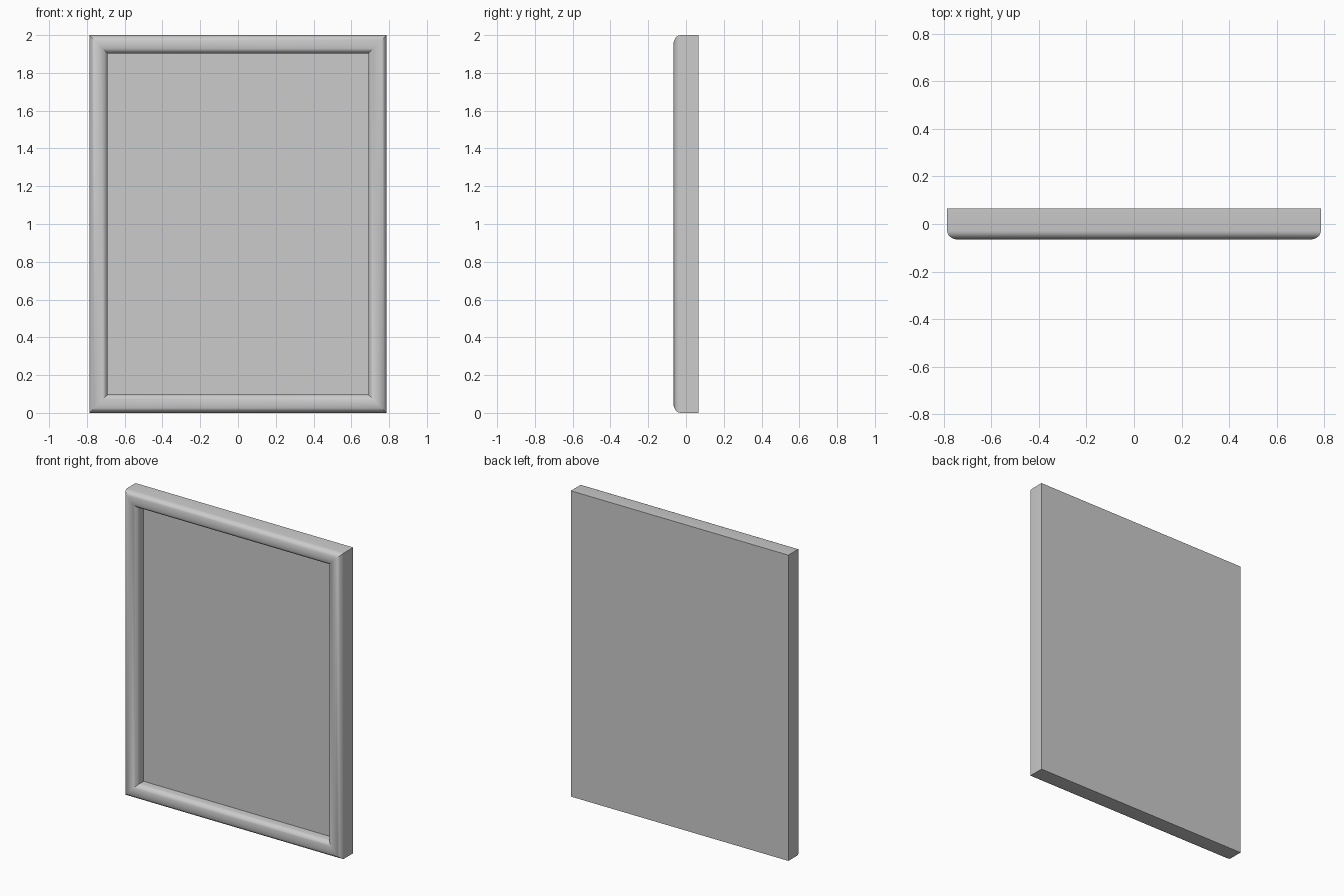
import bpy, bmesh, math

cube = bpy.data.objects.get("Cube")
if cube:
    bpy.data.objects.remove(cube, do_unlink=True)

HALF_W, HEIGHT, HALF_D = 0.787, 2.0, 0.066
BAR = 0.097        # width of the moulding
SPRING = -0.028    # depth where the rounded front begins
PANEL_Y = 0.01     # front face of the panel
FLOOR_Y = 0.03     # bottom of the recess
STEPS = 12

grey = bpy.data.materials.new("plain grey")
grey.use_nodes = True
grey.diffuse_color = (0.6, 0.6, 0.6, 1)
grey.node_tree.nodes["Principled BSDF"].inputs["Base Color"].default_value = grey.diffuse_color


def make_object(name, bm):
    bmesh.ops.recalc_face_normals(bm, faces=bm.faces[:])
    mesh = bpy.data.meshes.new(name)
    bm.to_mesh(mesh)
    bm.free()
    mesh.materials.append(grey)
    obj = bpy.data.objects.new(name, mesh)
    bpy.context.collection.objects.link(obj)
    return obj


def rectangle(bm, inset, y):
    """Loop of four corners, set in from the outer edge."""
    x, low, high = HALF_W - inset, inset, HEIGHT - inset
    return [bm.verts.new((cx, y, cz)) for cx, cz in
            ((-x, low), (x, low), (x, high), (-x, high))]


def loft(name, profile):
    """Mitred solid: one rectangle per (inset, depth) point, capped at both ends."""
    bm = bmesh.new()
    loops = [rectangle(bm, inset, y) for inset, y in profile]
    for a, b in zip(loops, loops[1:]):
        for i in range(4):
            j = (i + 1) % 4
            bm.faces.new((a[i], a[j], b[j], b[i]))
    bm.faces.new(loops[0])
    bm.faces.new(loops[-1])
    return make_object(name, bm)


# Moulding with a half-round front and a closed flat back
profile = [(0, HALF_D)]
for k in range(STEPS + 1):
    t = math.pi * k / STEPS
    profile.append((BAR / 2 * (1 - math.cos(t)),
                    SPRING - (HALF_D + SPRING) * math.sin(t)))
profile.append((BAR, FLOOR_Y))
frame = loft("frame_moulding", profile)

# Flat panel set into the recess
panel = loft("inset_panel", [(BAR, FLOOR_Y), (BAR, PANEL_Y)])

# Smooth the moulding, keeping mitres and back edges crisp
bpy.ops.object.select_all(action='DESELECT')
frame.select_set(True)
bpy.context.view_layer.objects.active = frame
bpy.ops.object.shade_smooth_by_angle(angle=math.radians(30))
